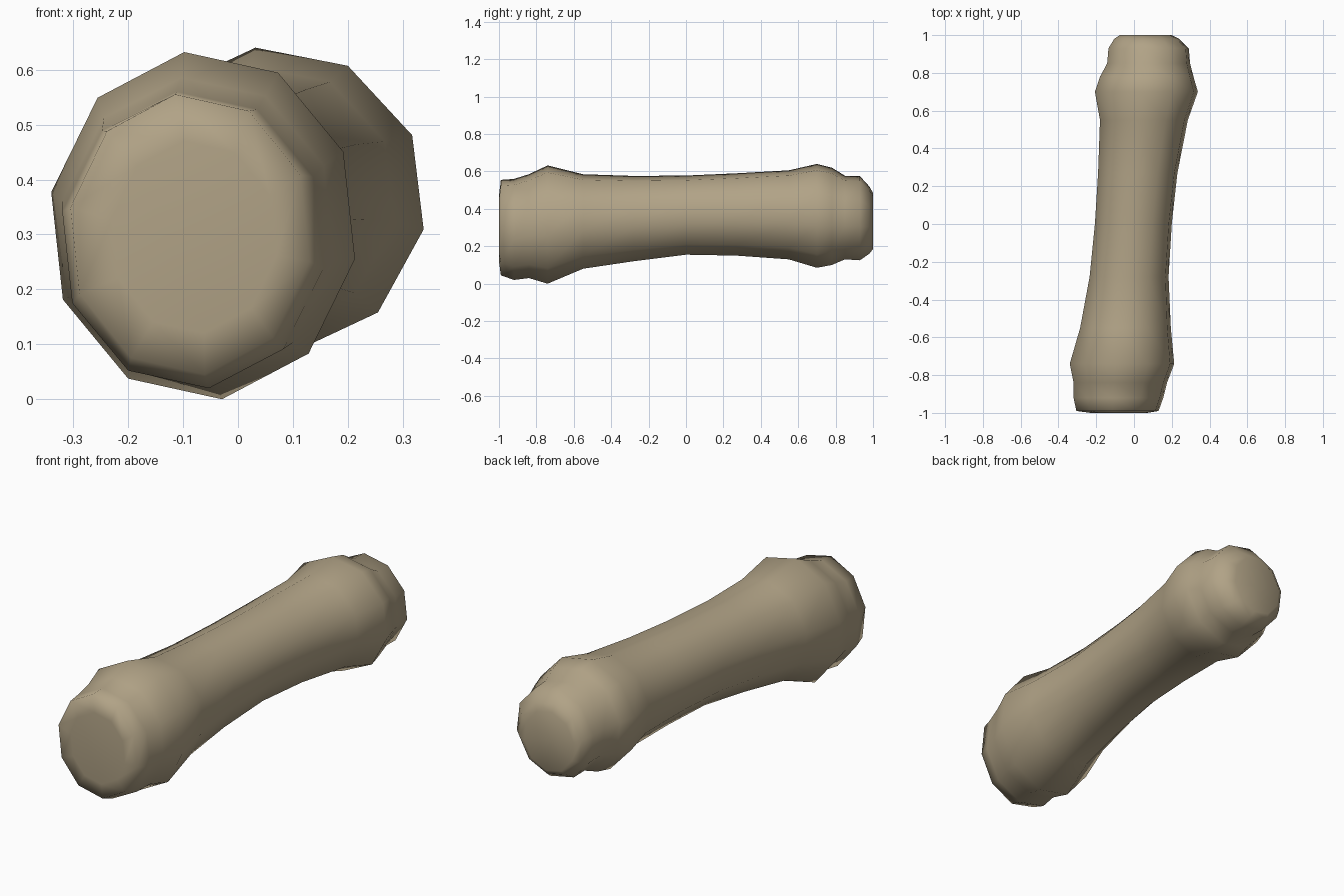
import bpy, bmesh, math

if "Cube" in bpy.data.objects:
    bpy.data.objects.remove(bpy.data.objects["Cube"])

SIDES = 10
OFFSET = math.radians(25)

# Cross-sections along the bone: y, x min, x max, z min, z max
RINGS = [
    (-1.00, -0.23, 0.07, 0.12, 0.47),
    (-0.99, -0.305, 0.13, 0.045, 0.555),
    (-0.92, -0.32, 0.155, 0.02, 0.56),
    (-0.84, -0.32, 0.175, 0.03, 0.585),
    (-0.74, -0.34, 0.213, 0.0, 0.632),
    (-0.55, -0.285, 0.195, 0.08, 0.585),
    (-0.28, -0.235, 0.183, 0.12, 0.576),
    (0.00, -0.207, 0.20, 0.155, 0.578),
    (0.27, -0.19, 0.23, 0.15, 0.59),
    (0.55, -0.18, 0.285, 0.13, 0.606),
    (0.70, -0.207, 0.338, 0.085, 0.64),
    (0.78, -0.18, 0.315, 0.10, 0.62),
    (0.85, -0.142, 0.297, 0.13, 0.577),
    (0.93, -0.135, 0.29, 0.125, 0.575),
    (0.98, -0.105, 0.24, 0.16, 0.52),
    (1.00, -0.075, 0.20, 0.185, 0.485),
]

# Unit ten-sided section, stretched to reach exactly -1..1 both ways
unit = [(math.cos(OFFSET + i * math.tau / SIDES), math.sin(OFFSET + i * math.tau / SIDES))
        for i in range(SIDES)]
ux = max(p[0] for p in unit)
uz = max(p[1] for p in unit)

bm = bmesh.new()
loops = []
for y, x0, x1, z0, z1 in RINGS:
    loops.append([bm.verts.new(((x0 + x1) / 2 + c / ux * (x1 - x0) / 2, y,
                                (z0 + z1) / 2 + s / uz * (z1 - z0) / 2)) for c, s in unit])

# Skin between neighbouring sections
for a, b in zip(loops, loops[1:]):
    for i in range(SIDES):
        j = (i + 1) % SIDES
        bm.faces.new((a[i], a[j], b[j], b[i]))

# Flat front end, slightly dimpled back end
bm.faces.new(loops[0])
dimple = bm.verts.new((0.0625, 0.98, 0.335))
for i in range(SIDES):
    bm.faces.new((loops[-1][i], loops[-1][(i + 1) % SIDES], dimple))

bmesh.ops.recalc_face_normals(bm, faces=bm.faces)
for f in bm.faces:
    f.smooth = True

mesh = bpy.data.meshes.new("bone")
bm.to_mesh(mesh)
bm.free()

# Single tan colour
mat = bpy.data.materials.new("tan bone")
mat.diffuse_color = (0.44, 0.365, 0.24, 1)
mat.use_nodes = True
mat.node_tree.nodes["Principled BSDF"].inputs["Base Color"].default_value = mat.diffuse_color
mesh.materials.append(mat)
bpy.context.collection.objects.link(bpy.data.objects.new("bone", mesh))
